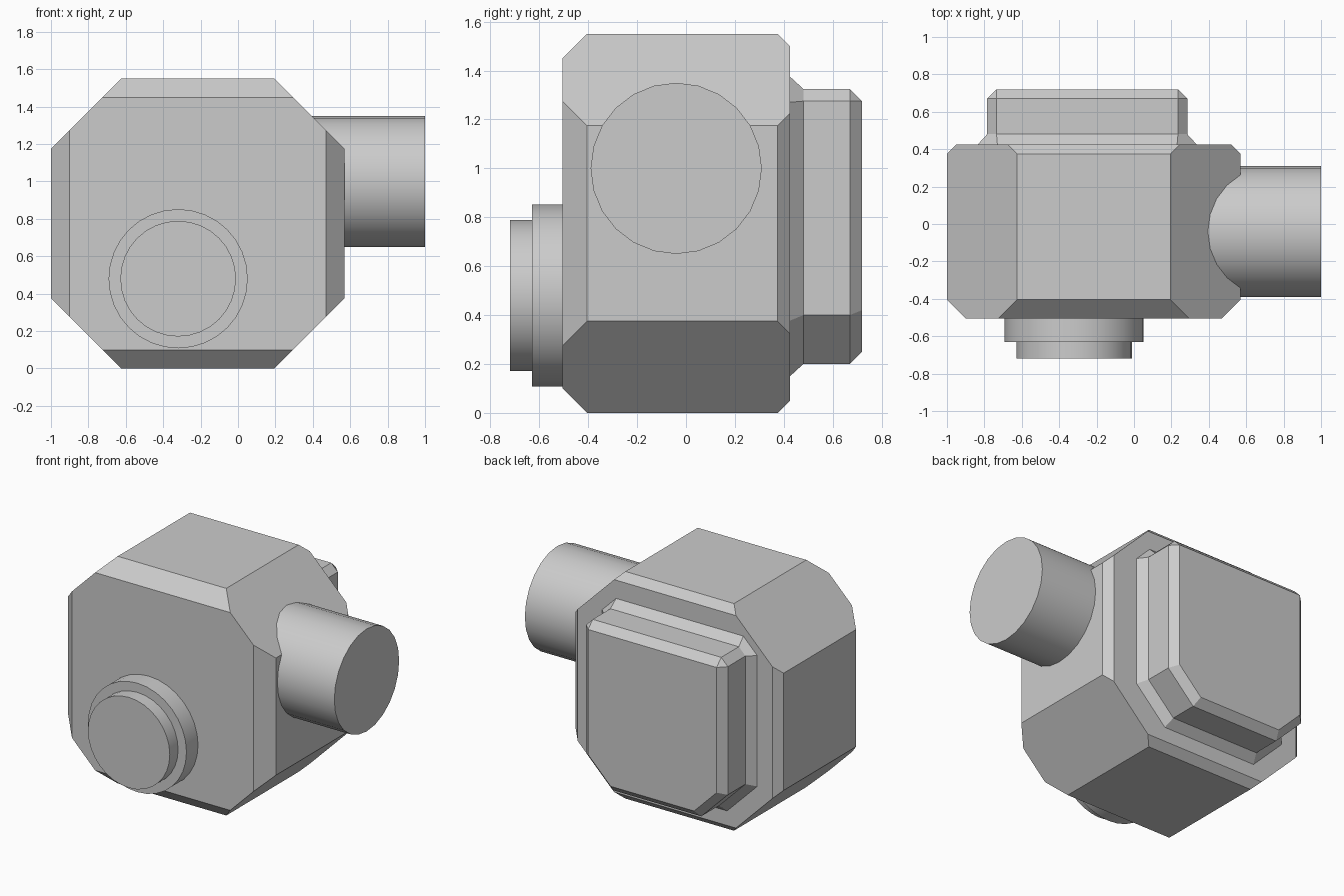
import bpy
import bmesh
import math
from mathutils import Matrix, Vector

cube = bpy.data.objects.get("Cube")
if cube:
    bpy.data.objects.remove(cube, do_unlink=True)

# Single plain metal colour
metal = bpy.data.materials.new("plain grey")
metal.use_nodes = True
GREY = (0.6, 0.6, 0.6, 1.0)
metal.diffuse_color = GREY
metal.node_tree.nodes["Principled BSDF"].inputs["Base Color"].default_value = GREY


def finish(name, bm):
    """Turn a bmesh into a named, coloured object."""
    bmesh.ops.remove_doubles(bm, verts=bm.verts, dist=0.0005)
    bmesh.ops.recalc_face_normals(bm, faces=bm.faces)
    mesh = bpy.data.meshes.new(name)
    bm.to_mesh(mesh)
    bm.free()
    mesh.materials.append(metal)
    obj = bpy.data.objects.new(name, mesh)
    bpy.context.collection.objects.link(obj)
    return obj


def clipped_rect(x0, x1, z0, z1, inset, top, bottom):
    """Rectangle outline in x and z with cut top and bottom corners."""
    x0, x1, z0, z1 = x0 + inset, x1 - inset, z0 + inset, z1 - inset
    return [(x0 + bottom, z0), (x1 - bottom, z0), (x1, z0 + bottom), (x1, z1 - top),
            (x1 - top, z1), (x0 + top, z1), (x0, z1 - top), (x0, z0 + bottom)]


def loft(name, box, sections):
    """Skin outlines along y; each section is (y, inset, top cut, bottom cut)."""
    bm = bmesh.new()
    rings = [[bm.verts.new((x, y, z)) for x, z in clipped_rect(*box, inset, top, bottom)]
             for y, inset, top, bottom in sections]
    for a, b in zip(rings, rings[1:]):
        for i in range(len(a)):
            j = (i + 1) % len(a)
            bm.faces.new((a[i], a[j], b[j], b[i]))
    bm.faces.new(rings[0])
    bm.faces.new(rings[-1])
    return finish(name, bm)


def cylinder(name, start, end, radius, segments):
    """Round bar between two points, smooth around its side."""
    start, end = Vector(start), Vector(end)
    axis = end - start
    turn = Vector((0, 0, 1)).rotation_difference(axis).to_matrix().to_4x4()
    bm = bmesh.new()
    bmesh.ops.create_cone(bm, cap_ends=True, segments=segments, radius1=radius,
                          radius2=radius, depth=axis.length,
                          matrix=Matrix.Translation((start + end) / 2) @ turn)
    obj = finish(name, bm)
    bpy.ops.object.select_all(action="DESELECT")
    obj.select_set(True)
    bpy.context.view_layer.objects.active = obj
    bpy.ops.object.shade_smooth_by_angle(angle=math.radians(40))
    return obj


# Eight-sided housing; only its straight edges are bevelled, front and back
CUT, FRONT, BACK = 0.375, 0.1, 0.05
loft("housing", (-1, 0.57, 0, 1.55), [
    (-0.505, FRONT, CUT - 2 * FRONT, CUT - 2 * FRONT),
    (-0.405, 0, CUT, CUT),
    (0.375, 0, CUT, CUT),
    (0.425, BACK, CUT - 2 * BACK, CUT - 2 * BACK)])

# Raised rear cover with flared foot and bevelled rim
loft("rear_cover", (-0.785, 0.285, 0.2, 1.325), [
    (0.42, -0.055, 0.11, 0.23),
    (0.48, 0, 0.05, 0.2),
    (0.67, 0, 0.05, 0.2),
    (0.72, 0.05, 0, 0.17)])

# Side shaft
cylinder("output_shaft", (0.3, -0.04, 1.0), (1.0, -0.04, 1.0), 0.35, 24)

# Stepped round boss on the front
cylinder("front_collar", (-0.32, -0.45, 0.48), (-0.32, -0.63, 0.48), 0.372, 32)
cylinder("front_cap", (-0.32, -0.6, 0.48), (-0.32, -0.72, 0.48), 0.309, 32)
